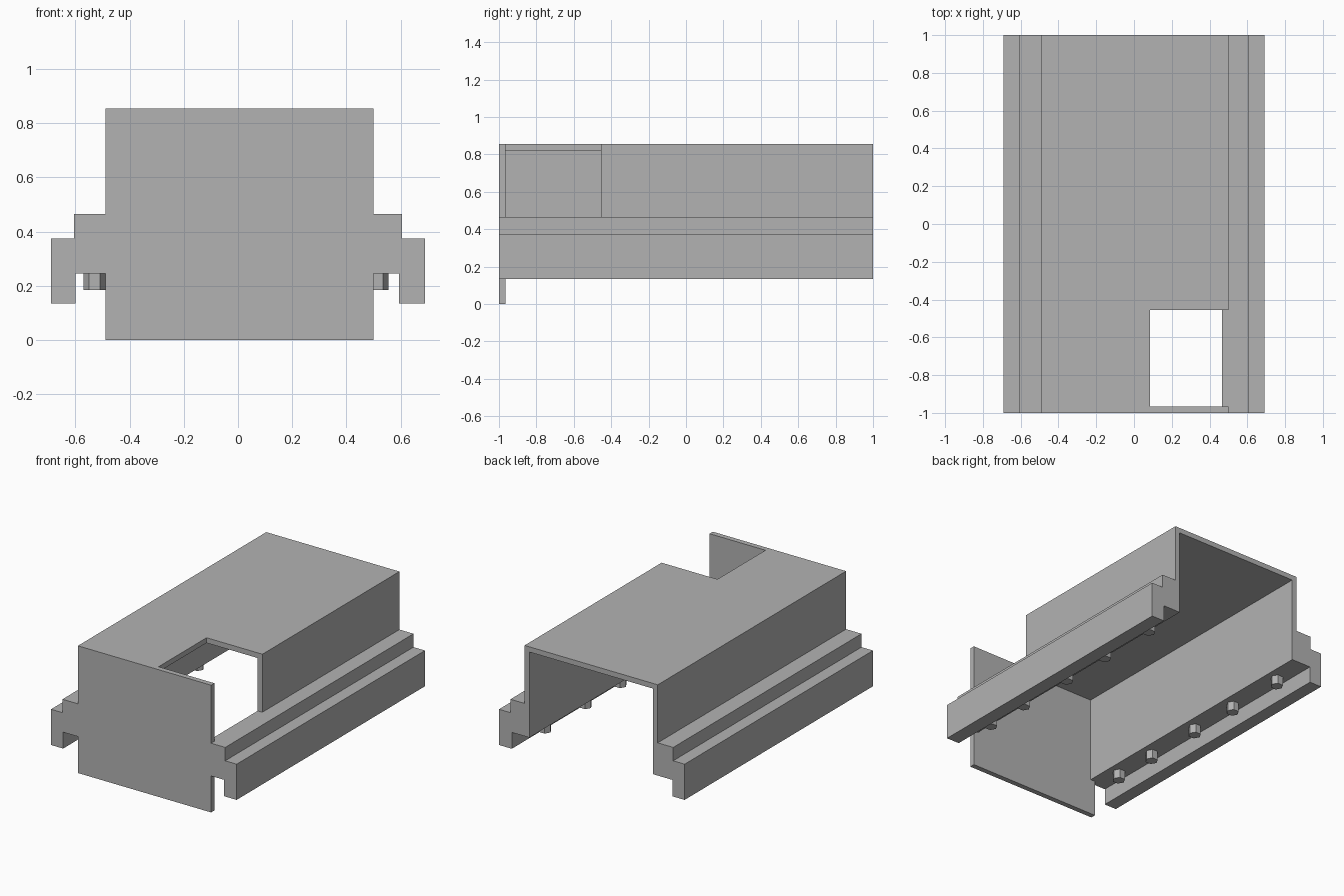
import bpy
import bmesh
import math

default = bpy.data.objects.get("Cube")
if default:
    bpy.data.objects.remove(default, do_unlink=True)

grey = bpy.data.materials.new("plain grey")
grey.use_nodes = True
colour = (0.45, 0.45, 0.45, 1)
grey.diffuse_color = colour
grey.node_tree.nodes["Principled BSDF"].inputs["Base Color"].default_value = colour


def prism(name, outline, axis, start, end):
    """Extrude a flat outline along y (outline in x, z) or z (outline in x, y)."""
    bm = bmesh.new()
    verts = [bm.verts.new((a, start, b) if axis == "y" else (a, b, start))
             for a, b in outline]
    face = bm.faces.new(verts)
    grown = bmesh.ops.extrude_face_region(bm, geom=[face])["geom"]
    step = end - start
    move = (0, step, 0) if axis == "y" else (0, 0, step)
    bmesh.ops.translate(bm, vec=move,
                        verts=[g for g in grown if isinstance(g, bmesh.types.BMVert)])
    bmesh.ops.recalc_face_normals(bm, faces=bm.faces)
    mesh = bpy.data.meshes.new(name)
    bm.to_mesh(mesh)
    bm.free()
    mesh.materials.append(grey)
    obj = bpy.data.objects.new(name, mesh)
    bpy.context.collection.objects.link(obj)
    return obj


TOP, LEDGE, STEP, UNDER, FOOT = 0.855, 0.465, 0.375, 0.245, 0.135
THICK = 0.035
FRONT, BACK = -1.0, 1.0
PLATE_BACK = FRONT + THICK


def stepped_side(sign, wall, lip):
    """Outer edge of one side, from the roof down to the rail's underside."""
    return [(sign * x, z) for x, z in (
        (wall, TOP), (wall, LEDGE), (0.605, LEDGE), (0.605, STEP),
        (0.69, STEP), (0.69, FOOT), (lip, FOOT), (lip, UNDER))]


left_side = stepped_side(1, 0.5, 0.595)
right_side = stepped_side(-1, 0.49, 0.6)[::-1]

# Tunnel-shaped cover with its stepped side rails
inside = [(0.5 - THICK, UNDER), (0.5 - THICK, TOP - THICK),
          (THICK - 0.49, TOP - THICK), (THICK - 0.49, UNDER)]
cover = prism("cover", left_side + inside + right_side, "y", PLATE_BACK, BACK)

# Corner opening through the roof and left wall
cutter = prism("opening_cutter", [(0.085, LEDGE), (0.55, LEDGE), (0.55, 1), (0.085, 1)],
               "y", FRONT, -0.455)
cutter.hide_render = True
cutter.hide_viewport = True
cut = cover.modifiers.new("opening", "BOOLEAN")
cut.operation = "DIFFERENCE"
cut.solver = "EXACT"
cut.object = cutter

# Closed front plate reaching the ground
skirt = [(0.5, UNDER), (0.5, 0), (-0.49, 0), (-0.49, UNDER)]
prism("front_plate", left_side + skirt + right_side, "y", FRONT, PLATE_BACK)

# Hexagonal bolts beneath the rails
for side, x in (("left", 0.515), ("right", -0.53)):
    for number, y in enumerate((-0.78, -0.46, -0.04, 0.33, 0.76), 1):
        ring = [(x + 0.04 * math.cos(k * math.pi / 3),
                 y + 0.04 * math.sin(k * math.pi / 3)) for k in range(6)]
        prism(f"{side}_bolt_{number}", ring, "z", 0.185, UNDER)
